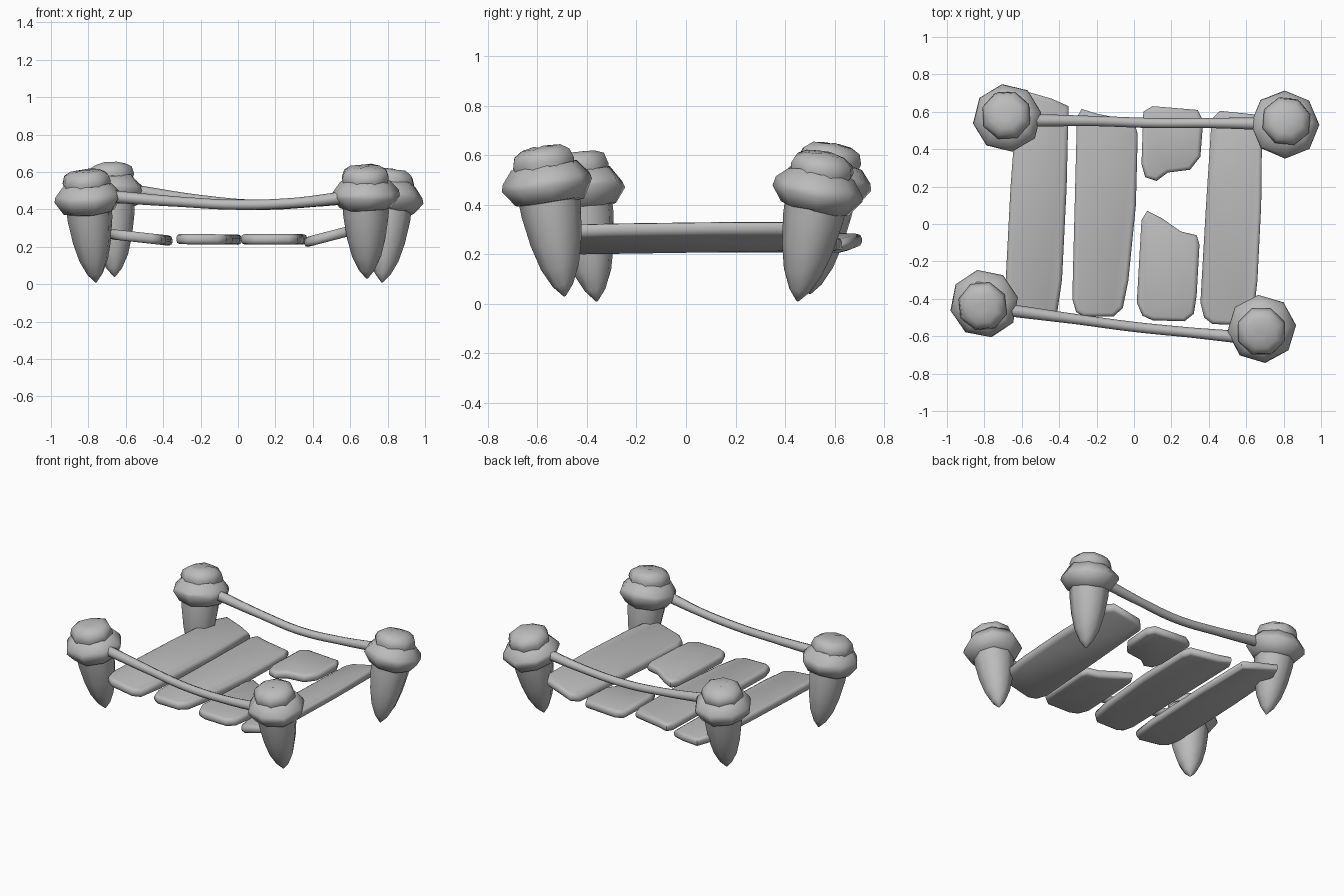
import bpy, bmesh, math, random
from mathutils import Vector

random.seed(4)
cube = bpy.data.objects.get("Cube")
if cube:
    bpy.data.objects.remove(cube, do_unlink=True)

GREY = (0.5, 0.5, 0.5, 1.0)
mat = bpy.data.materials.new("plain grey")
mat.use_nodes = True
mat.diffuse_color = GREY
mat.node_tree.nodes["Principled BSDF"].inputs["Base Color"].default_value = GREY


def finish(name, bm, angle):
    bmesh.ops.recalc_face_normals(bm, faces=bm.faces)
    me = bpy.data.meshes.new(name)
    bm.to_mesh(me)
    bm.free()
    me.materials.append(mat)
    ob = bpy.data.objects.new(name, me)
    bpy.context.collection.objects.link(ob)
    bpy.ops.object.select_all(action='DESELECT')
    ob.select_set(True)
    bpy.context.view_layer.objects.active = ob
    bpy.ops.object.shade_smooth_by_angle(angle=math.radians(angle))
    return ob


def lathe(name, profile, tip, head, turn, wobble=0.0, sides=8, angle=55):
    """Spin (radius, height) points around the leaning axis from tip to head."""
    tip, head = Vector(tip), Vector(head)
    rot = Vector((0, 0, 1)).rotation_difference(head - tip)
    bm = bmesh.new()
    rings = []
    for r, h in profile:
        ring = []
        for i in range(sides):
            a = turn + math.tau * i / sides
            z = h + random.uniform(-wobble, wobble)
            ring.append(bm.verts.new(tip + rot @ Vector((r * math.cos(a), r * math.sin(a), z))))
        rings.append(ring)
    for lo, hi in zip(rings, rings[1:]):
        for i in range(sides):
            j = (i + 1) % sides
            bm.faces.new((lo[i], lo[j], hi[j], hi[i]))
    bm.faces.new(rings[0])
    bm.faces.new(rings[-1])
    return finish(name, bm, angle)


# Leaning posts: pointed shaft, wide collar and rounded cap
SHAFT = [(0.004, 0), (0.042, 0.045), (0.078, 0.12), (0.104, 0.22), (0.122, 0.34), (0.128, 0.46)]
COLLAR = [(0.10, 0.375), (0.14, 0.385), (0.185, 0.45), (0.178, 0.475), (0.135, 0.53), (0.10, 0.535)]
CAP = [(0.12, 0.50), (0.135, 0.545), (0.122, 0.583), (0.085, 0.605), (0.03, 0.612)]
POSTS = {
    "front_right": ((-0.76, -0.36, 0.01), (-0.815, -0.45, 0.61), 0.2),
    "front_left": ((0.69, -0.49, 0.03), (0.68, -0.585, 0.63), 0.1),
    "back_left": ((0.77, 0.45, 0.01), (0.82, 0.56, 0.60), 0.0),
    "back_right": ((-0.66, 0.50, 0.04), (-0.685, 0.59, 0.64), 0.15),
}
for key, (tip, head, turn) in POSTS.items():
    lathe(key + "_post", SHAFT, tip, head, turn)
    lathe(key + "_collar", COLLAR, tip, head, turn, 0.008)
    lathe(key + "_cap", CAP, tip, head, turn + 0.3, 0.005)


# Sagging ropes, a little thicker at the ends
def rope(name, points):
    curve = bpy.data.curves.new(name, 'CURVE')
    curve.dimensions = '3D'
    curve.bevel_depth = 0.03
    curve.bevel_resolution = 2
    curve.resolution_u = 6
    curve.use_fill_caps = True
    spline = curve.splines.new('BEZIER')
    spline.bezier_points.add(len(points) - 1)
    for i, (bp, p) in enumerate(zip(spline.bezier_points, points)):
        bp.co = p
        bp.handle_left_type = bp.handle_right_type = 'AUTO'
        bp.radius = 1.15 if i in (0, len(points) - 1) else 0.9
    curve.materials.append(mat)
    bpy.context.collection.objects.link(bpy.data.objects.new(name, curve))


rope("front_rope", [(-0.75, -0.45, 0.475), (-0.3, -0.51, 0.44), (0, -0.55, 0.425),
                    (0.3, -0.58, 0.435), (0.62, -0.61, 0.47)])
rope("back_rope", [(-0.6, 0.555, 0.505), (-0.2, 0.55, 0.45), (0.1, 0.54, 0.425),
                   (0.4, 0.54, 0.44), (0.75, 0.535, 0.48)])


# Worn planks: outline slab with soft edges, tilted across its width
def plank(name, outline, centre_x, height, slope, thick=0.055):
    bm = bmesh.new()
    base = [bm.verts.new((x, y, height + slope * (x - centre_x) - thick / 2)) for x, y in outline]
    face = bm.faces.new(base)
    ext = bmesh.ops.extrude_face_region(bm, geom=[face])
    top = [g for g in ext["geom"] if isinstance(g, bmesh.types.BMVert)]
    bmesh.ops.translate(bm, verts=top, vec=(0, 0, thick))
    bmesh.ops.recalc_face_normals(bm, faces=bm.faces)
    rims = [e for e in bm.edges if abs(e.verts[0].co.z - e.verts[1].co.z) < thick * 0.9
            or (e.verts[0].co.xy - e.verts[1].co.xy).length > 0.001]
    bmesh.ops.bevel(bm, geom=rims, offset=0.02, segments=2, profile=0.5, affect='EDGES', clamp_overlap=True)
    finish(name, bm, 60)


plank("right_plank", [(-0.69, -0.38), (-0.67, -0.46), (-0.62, -0.49), (-0.46, -0.5), (-0.41, -0.47),
                      (-0.385, -0.3), (-0.36, 0.2), (-0.35, 0.63), (-0.44, 0.67), (-0.58, 0.71),
                      (-0.63, 0.6), (-0.66, 0.2)], -0.52, 0.25, -0.11)
plank("inner_right_plank", [(-0.33, -0.4), (-0.31, -0.47), (-0.27, -0.495), (-0.11, -0.495), (-0.06, -0.45),
                            (-0.03, -0.3), (0.01, 0.1), (0.02, 0.48), (0, 0.55), (-0.2, 0.59),
                            (-0.28, 0.615), (-0.305, 0.57)], -0.15, 0.24, -0.01)
plank("broken_plank_front", [(0.015, -0.42), (0.045, -0.49), (0.1, -0.515), (0.27, -0.52), (0.32, -0.48),
                             (0.335, -0.38), (0.35, -0.11), (0.335, -0.06), (0.25, -0.04), (0.15, 0.03),
                             (0.07, 0.07), (0.04, 0.02)], 0.18, 0.24, 0.0)
plank("broken_plank_back", [(0.04, 0.32), (0.06, 0.25), (0.12, 0.23), (0.18, 0.275), (0.3, 0.29),
                            (0.355, 0.36), (0.37, 0.55), (0.34, 0.61), (0.1, 0.63), (0.05, 0.6)],
      0.2, 0.24, 0.0)
plank("left_plank", [(0.355, -0.42), (0.375, -0.5), (0.42, -0.535), (0.58, -0.54), (0.64, -0.48),
                     (0.66, -0.3), (0.68, 0.1), (0.685, 0.52), (0.65, 0.585), (0.46, 0.605),
                     (0.415, 0.56), (0.385, 0.1)], 0.52, 0.265, 0.26)
